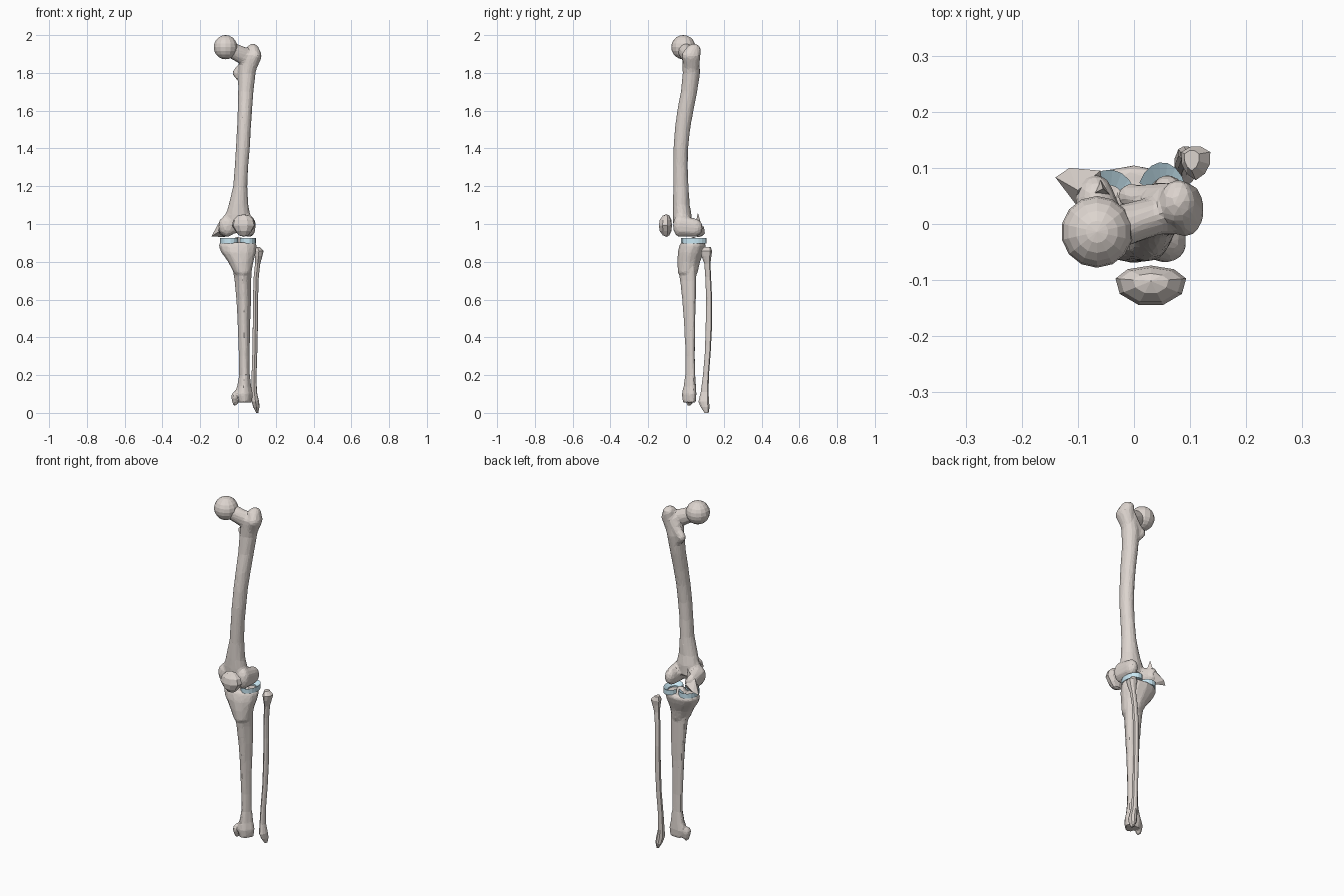
import bpy, bmesh, math
from mathutils import Vector


def material(name, color):
    m = bpy.data.materials.new(name)
    m.diffuse_color = color
    return m


BONE = material("bone", (0.72, 0.66, 0.62, 1))
CARTILAGE = material("cartilage", (0.58, 0.80, 0.90, 1))


def loft(bm, rings, sides=12, tri=0.0):
    """Skin rings (z, x_min, x_max, y_min, y_max); tri gives a crest at the front."""
    loops = []
    for z, x0, x1, y0, y1 in rings:
        loop = []
        for i in range(sides):
            a = 2 * math.pi * i / sides - math.pi / 2
            k = 1 + tri * (math.cos(3 * (a + math.pi / 2)) - 1) / 2
            loop.append(bm.verts.new(((x0 + x1) / 2 + k * (x1 - x0) / 2 * math.cos(a),
                                      (y0 + y1) / 2 + k * (y1 - y0) / 2 * math.sin(a), z)))
        loops.append(loop)
    for a, b in zip(loops, loops[1:]):
        for i in range(sides):
            j = (i + 1) % sides
            bm.faces.new((a[i], a[j], b[j], b[i]))
    bm.faces.new(loops[0][::-1])
    bm.faces.new(loops[-1])


def hull(bm, *blobs):
    """Convex hull around ellipsoids (x, y, z, rx, ry, rz)."""
    tmp = bmesh.new()
    for x, y, z, rx, ry, rz in blobs:
        made = bmesh.ops.create_icosphere(tmp, subdivisions=2, radius=1)["verts"]
        for v in made:
            v.co = Vector((x + v.co.x * rx, y + v.co.y * ry, z + v.co.z * rz))
    res = bmesh.ops.convex_hull(tmp, input=tmp.verts)
    junk = [v for v in tmp.verts if not any(f in set(v.link_faces) for f in v.link_faces)]
    keep = {f for f in res["geom"] if isinstance(f, bmesh.types.BMFace)}
    bmesh.ops.delete(tmp, geom=[f for f in tmp.faces if f not in keep], context='FACES')
    bmesh.ops.delete(tmp, geom=[v for v in tmp.verts if not v.link_faces], context='VERTS')
    me = bpy.data.meshes.new("tmp")
    tmp.to_mesh(me)
    tmp.free()
    bm.from_mesh(me)
    bpy.data.meshes.remove(me)


def finish(name, bm, mat=BONE, voxel=0, ratio=0.15):
    bmesh.ops.recalc_face_normals(bm, faces=bm.faces)
    me = bpy.data.meshes.new(name)
    bm.to_mesh(me)
    bm.free()
    ob = bpy.data.objects.new(name, me)
    bpy.context.collection.objects.link(ob)
    if voxel:  # fuse overlapping masses, then facet them
        r = ob.modifiers.new("fuse", 'REMESH')
        r.mode, r.voxel_size = 'VOXEL', voxel
        s = ob.modifiers.new("soften", 'SMOOTH')
        s.iterations = 3
        ob.modifiers.new("facet", 'DECIMATE').ratio = ratio
        dg = bpy.context.evaluated_depsgraph_get()
        ob.data = bpy.data.meshes.new_from_object(ob.evaluated_get(dg))
        ob.modifiers.clear()
    ob.data.materials.clear()
    ob.data.materials.append(mat)
    for p in ob.data.polygons:
        p.use_smooth = False
    return ob


# Femur: bowed shaft, neck, trochanters and condyles fused together
bm = bmesh.new()
loft(bm, [(0.99, -0.07, 0.075, -0.068, 0.03), (1.05, -0.065, 0.065, -0.07, 0.03),
          (1.10, -0.05, 0.055, -0.07, 0.02), (1.20, -0.026, 0.05, -0.068, 0.014),
          (1.30, -0.018, 0.054, -0.068, 0.01), (1.40, -0.012, 0.063, -0.067, 0.012),
          (1.50, -0.006, 0.068, -0.06, 0.022), (1.60, -0.002, 0.075, -0.047, 0.04),
          (1.70, 0.0, 0.082, -0.028, 0.06), (1.80, 0.0, 0.094, -0.018, 0.075),
          (1.86, 0.005, 0.108, -0.02, 0.073), (1.90, 0.02, 0.115, -0.02, 0.065)])
hull(bm, (-0.045, -0.01, 1.925, 0.04, 0.04, 0.042), (0.04, 0.015, 1.885, 0.035, 0.035, 0.05))
hull(bm, (0.092, 0.025, 1.89, 0.034, 0.05, 0.035), (0.078, 0.04, 1.925, 0.033, 0.04, 0.03),
     (0.07, 0.03, 1.83, 0.03, 0.04, 0.03))
hull(bm, (-0.008, 0.05, 1.80, 0.022, 0.022, 0.025), (0.03, 0.04, 1.76, 0.02, 0.02, 0.03),
     (0.03, 0.04, 1.84, 0.02, 0.02, 0.03))
hull(bm, (0.07, 0.055, 1.9, 0.02, 0.02, 0.02), (0.01, 0.055, 1.81, 0.016, 0.016, 0.02))
hull(bm, (-0.07, 0.045, 0.98, 0.036, 0.045, 0.05), (-0.055, -0.025, 0.99, 0.05, 0.037, 0.058))
hull(bm, (0.06, 0.045, 0.98, 0.033, 0.045, 0.05), (0.055, -0.035, 0.99, 0.04, 0.035, 0.06))
hull(bm, (-0.05, -0.02, 0.99, 0.05, 0.03, 0.04), (0.05, -0.02, 0.99, 0.04, 0.03, 0.04),
     (0.0, -0.025, 1.08, 0.05, 0.04, 0.03))
finish("femur", bm, voxel=0.008, ratio=0.12)

# Ball of the hip joint
bm = bmesh.new()
bmesh.ops.create_uvsphere(bm, u_segments=14, v_segments=10, radius=0.064)
for v in bm.verts:
    v.co += Vector((-0.066, -0.014, 1.936))
finish("femoral_head", bm)

# Ragged inner edge behind the medial condyle
bm = bmesh.new()
for p in [(-0.14, .083, .935), (-0.115, .1, .95), (-0.06, .095, .985), (-0.1, .06, 1.01),
          (-0.07, .06, .93), (-0.055, .065, .96), (-0.1, .03, .96)]:
    bm.verts.new(p)
bmesh.ops.convex_hull(bm, input=bm.verts)
finish("medial_epicondyle", bm)
bm = bmesh.new()
for p in [(-0.055, .063, 1.06), (-0.08, .05, 1.0), (-0.04, .05, 1.0), (-0.06, .08, 1.0)]:
    bm.verts.new(p)
bmesh.ops.convex_hull(bm, input=bm.verts)
finish("condyle_spur", bm)

# Kneecap: rounded front, flatter back
bm = bmesh.new()
bmesh.ops.create_uvsphere(bm, u_segments=9, v_segments=6, radius=1)
for v in bm.verts:
    c = v.co
    depth = 0.045 if c.y < 0 else 0.028
    taper = 1 if c.z > -0.3 else 0.8
    v.co = Vector((0.03 + c.x * 0.064 * taper, -0.102 + c.y * depth, 0.992 + c.z * 0.06))
finish("patella", bm)

# Tibia: flared plateau, crested shaft, ankle end with malleolus
bm = bmesh.new()
loft(bm, [(0.055, -0.01, 0.078, -0.018, 0.062), (0.10, -0.026, 0.086, -0.024, 0.066),
          (0.14, -0.01, 0.075, -0.014, 0.062), (0.20, 0.002, 0.067, -0.006, 0.056),
          (0.30, 0.0, 0.066, -0.004, 0.053), (0.40, -0.004, 0.068, -0.008, 0.055),
          (0.50, -0.008, 0.07, -0.014, 0.057), (0.60, -0.014, 0.075, -0.022, 0.062),
          (0.70, -0.024, 0.076, -0.033, 0.066), (0.77, -0.036, 0.08, -0.044, 0.068)], 12, 0.25)
loft(bm, [(0.74, -0.022, 0.072, -0.044, 0.062), (0.80, -0.053, 0.082, -0.046, 0.075),
          (0.85, -0.09, 0.096, -0.044, 0.095), (0.885, -0.104, 0.1, -0.036, 0.106),
          (0.903, -0.096, 0.095, -0.026, 0.098)])
hull(bm, (-0.018, 0.015, 0.085, 0.018, 0.028, 0.03), (-0.016, 0.018, 0.054, 0.014, 0.018, 0.018))
hull(bm, (-0.012, 0.04, 0.9, 0.014, 0.022, 0.034), (0.016, 0.04, 0.9, 0.014, 0.02, 0.032))
finish("tibia", bm, voxel=0.008, ratio=0.14)

# Fibula: slim outer bone, knobbed at both ends
bm = bmesh.new()
loft(bm, [(0.0, 0.096, 0.108, 0.098, 0.122), (0.03, 0.078, 0.116, 0.078, 0.13),
          (0.06, 0.07, 0.115, 0.066, 0.128), (0.11, 0.07, 0.102, 0.078, 0.124),
          (0.20, 0.07, 0.1, 0.09, 0.125), (0.32, 0.074, 0.104, 0.1, 0.134),
          (0.45, 0.076, 0.107, 0.104, 0.141), (0.60, 0.077, 0.108, 0.107, 0.142),
          (0.72, 0.081, 0.112, 0.102, 0.136), (0.79, 0.088, 0.12, 0.097, 0.133),
          (0.83, 0.086, 0.132, 0.082, 0.14), (0.857, 0.08, 0.14, 0.078, 0.145),
          (0.878, 0.088, 0.118, 0.095, 0.135)], 9, 0.2)
finish("fibula", bm)

# Menisci: C-shaped wedges, thick on the outer rim, open to the middle
for name, cx, cy, rx, ry, facing in (("medial_meniscus", -0.044, 0.035, 0.05, 0.062, 0),
                                     ("lateral_meniscus", 0.05, 0.045, 0.045, 0.065, math.pi)):
    bm = bmesh.new()
    n, prev = 16, None
    for i in range(n + 1):
        a = facing + 0.45 + (2 * math.pi - 0.9) * i / n
        ring = []
        for k, z in ((1, 0.898), (1, 0.926), (0.55, 0.91), (0.55, 0.9)):
            ring.append(bm.verts.new((cx + k * rx * math.cos(a), cy + k * ry * math.sin(a), z)))
        if prev:
            for j in range(4):
                bm.faces.new((prev[j], prev[(j + 1) % 4], ring[(j + 1) % 4], ring[j]))
        else:
            bm.faces.new(ring)
        prev = ring
    bm.faces.new(prev[::-1])
    finish(name, bm, CARTILAGE)
